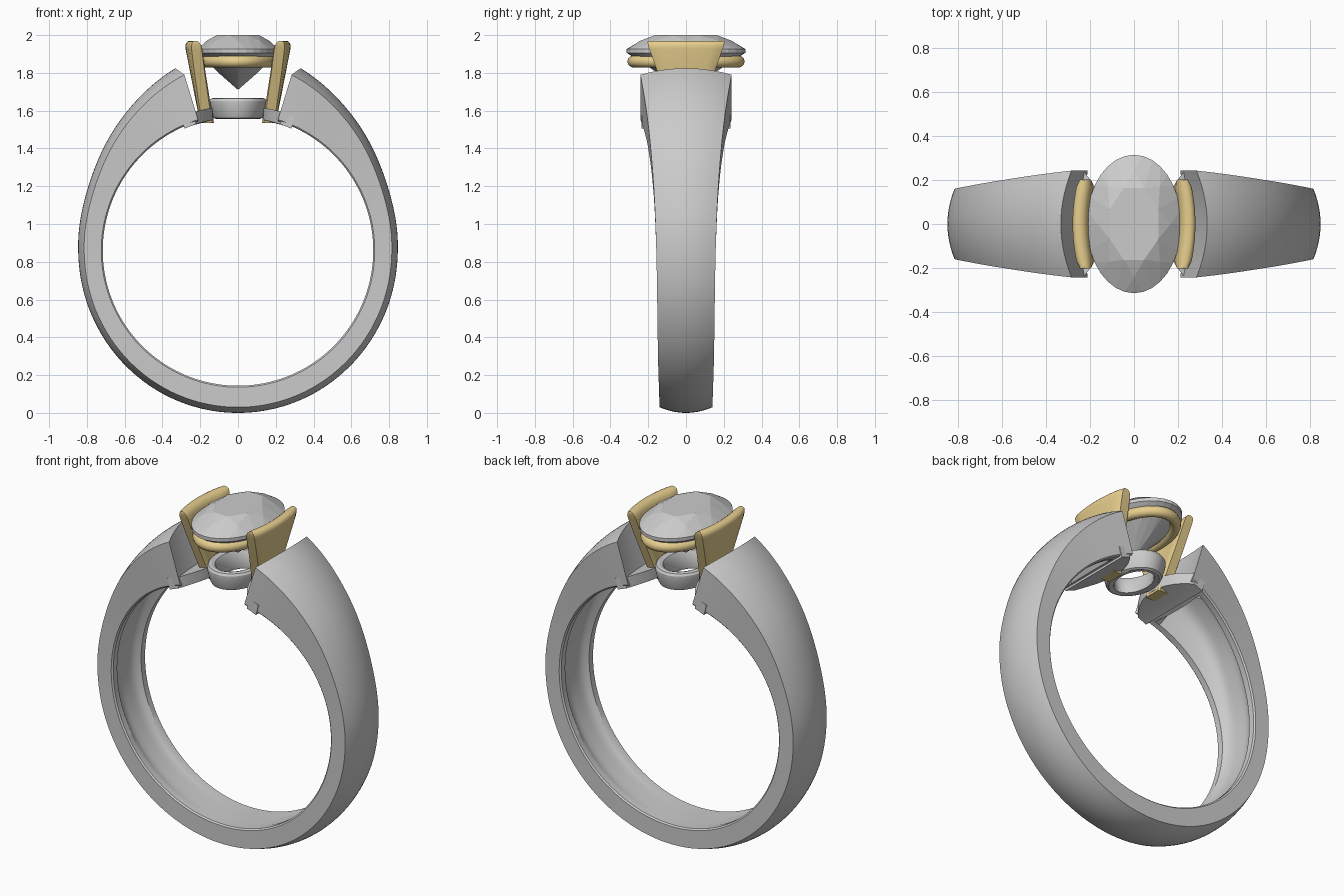
import bpy, bmesh, math
from math import sin, cos, pi, radians, sqrt

if "Cube" in bpy.data.objects:
    bpy.data.objects.remove(bpy.data.objects["Cube"])

CZ, RI = 0.86, 0.716          # finger hole centre height and radius


def finish(name, bm, mat=None, smooth=True):
    bmesh.ops.recalc_face_normals(bm, faces=bm.faces[:])
    me = bpy.data.meshes.new(name)
    bm.to_mesh(me)
    bm.free()
    ob = bpy.data.objects.new(name, me)
    bpy.context.collection.objects.link(ob)
    if mat:
        me.materials.append(mat)
    if smooth:
        bpy.ops.object.select_all(action='DESELECT')
        ob.select_set(True)
        bpy.context.view_layer.objects.active = ob
        bpy.ops.object.shade_smooth_by_angle(angle=radians(32))
    return ob


def loft(name, sections, mat=None, closed=False):
    """Skin a list of closed loops; cap the ends unless closed."""
    bm = bmesh.new()
    rows = [[bm.verts.new(p) for p in s] for s in sections]
    n, m = len(rows), len(rows[0])
    for i in range(n if closed else n - 1):
        a, b = rows[i], rows[(i + 1) % n]
        for j in range(m):
            k = (j + 1) % m
            bm.faces.new((a[j], a[k], b[k], b[j]))
    if not closed:
        bm.faces.new(rows[0])
        bm.faces.new(rows[-1])
        bmesh.ops.triangulate(bm, faces=[f for f in bm.faces if len(f.verts) > 4])
    return finish(name, bm, mat)


def spline(keys, t):
    """Catmull-Rom through evenly spaced keys, t in 0..1, mirrored at the start."""
    x = t * (len(keys) - 1)
    i = min(int(x), len(keys) - 2)
    u = x - i
    p1, p2 = keys[i], keys[i + 1]
    p0 = keys[abs(i - 1)]
    p3 = keys[i + 2] if i + 2 < len(keys) else 2 * p2 - p1
    return 0.5 * (2 * p1 + (p2 - p0) * u + (2 * p0 - 5 * p1 + 4 * p2 - p3) * u * u
                  + (3 * p1 - p0 - 3 * p2 + p3) * u ** 3)


gold = bpy.data.materials.new("gold")
gold.diffuse_color = (0.80, 0.62, 0.27, 1)
gold.use_nodes = True
gold.node_tree.nodes["Principled BSDF"].inputs["Base Color"].default_value = gold.diffuse_color

# Band: crowned outside, hollowed inside, open at the top; keys run bottom -> shoulder end
OUT = [.86, .858, .852, .847, .847, .865, .93, 1.02]
WID = [.14, .142, .148, .152, .158, .172, .20, .242]
DEP = [0, .004, .015, .025, .035, .06, .12, .17]
sections = []
N = 140
for i in range(N + 1):
    s = -1 + 2 * i / N
    t = abs(s)
    w, ro = spline(WID, t), spline(OUT, t)
    d = max(0, spline(DEP, t)) if t < 0.955 else 0
    drop = 0.03 + 0.018 * t ** 4
    loop = []

    def put(y, r):
        a = radians(161 * s) + math.copysign(radians(2), s) * (y / .24) ** 2 * t ** 8
        loop.append((r * sin(a), y, CZ - r * cos(a)))

    for j in range(15):
        f = -1 + 2 * j / 14
        put(f * w, ro - drop * f * f)
    put(w, RI + 0.008)
    put(w - 0.008, RI)
    for j in range(13):
        f = 1 - 2 * j / 12
        put(f * (w - 0.045), RI + d * (1 - f ** 4))
    put(-w + 0.008, RI)
    put(-w, RI + 0.008)
    sections.append(loop)
loft("band", sections)

for side, tag in ((1, "right"), (-1, "left")):
    # Bridge plate between shoulder and centre collet
    secs = []
    for i in range(17):
        y = -0.236 + 0.472 * i / 16
        xi = 0.13 + 0.095 * (y / 0.236) ** 2
        loop = []
        for r, xs in ((0.704, (xi, 0.24, 0.283)), (0.768, (0.30, 0.25, xi))):
            loop += [(side * x, y, CZ + sqrt(r * r - x * x)) for x in xs]
        secs.append(loop)
    loft(tag + "_bridge", secs)

    # Flared claw wall, curved around the stone with a rounded top
    secs = []
    for z, th in ((1.535, 1), (1.65, 1), (1.8, 1), (1.925, 1), (1.945, .93),
                  (1.958, .76), (1.966, .5), (1.97, .2)):
        v = (z - 1.535) / 0.435
        x0, w, h = 0.165 + 0.085 * v, 0.055 + 0.155 * v, 0.036 * th
        w -= 0.012 * (1 - th)
        loop = []
        for sg in (1, -1):
            for j in range(13):
                f = sg * (-1 + 2 * j / 12)
                y = f * w
                hh = h * (0.75 if abs(f) > 0.99 else 1)
                loop.append((side * (x0 - 0.6 * y * y + sg * hh), y, z))
        secs.append(loop)
    loft(tag + "_claw", secs, gold)


def oval_ring(name, profile, rx, ry, mat=None):
    """Sweep an (offset, z) profile around an ellipse."""
    secs = []
    for i in range(72):
        a = 2 * pi * i / 72
        secs.append([((rx + o) * cos(a), (ry + o) * sin(a), z) for o, z in profile])
    loft(name, secs, mat, closed=True)


# Gold rail under the stone's girdle
oval_ring("stone_rail", [(0.031 * cos(2 * pi * k / 14), 1.86 + 0.031 * sin(2 * pi * k / 14))
                         for k in range(14)], 0.174, 0.279, gold)

# Collet ring below the stone
oval_ring("collet", [(-.018, 1.556), (-.006, 1.562), (0.0, 1.575), (.016, 1.635), (.016, 1.652),
                     (.008, 1.664), (-.008, 1.668), (-.026, 1.662), (-.036, 1.645),
                     (-.05, 1.575), (-.046, 1.56)], 0.135, 0.178)

# Faceted oval stone as the hull of its table, star, girdle and culet points
bm = bmesh.new()
for n, off, k, z in ((8, .5, .56, 2.0), (8, 0, .77, 1.97), (32, 0, 1, 1.926),
                     (32, 0, 1, 1.906), (8, 0, .42, 1.789)):
    for i in range(n):
        a = 2 * pi * (i + off) / n
        bm.verts.new((0.215 * k * cos(a), 0.314 * k * sin(a), z))
bm.verts.new((0, 0, 1.71))
bmesh.ops.convex_hull(bm, input=bm.verts[:])
bmesh.ops.dissolve_limit(bm, angle_limit=radians(1), verts=bm.verts[:], edges=bm.edges[:])
finish("stone", bm, smooth=False)
